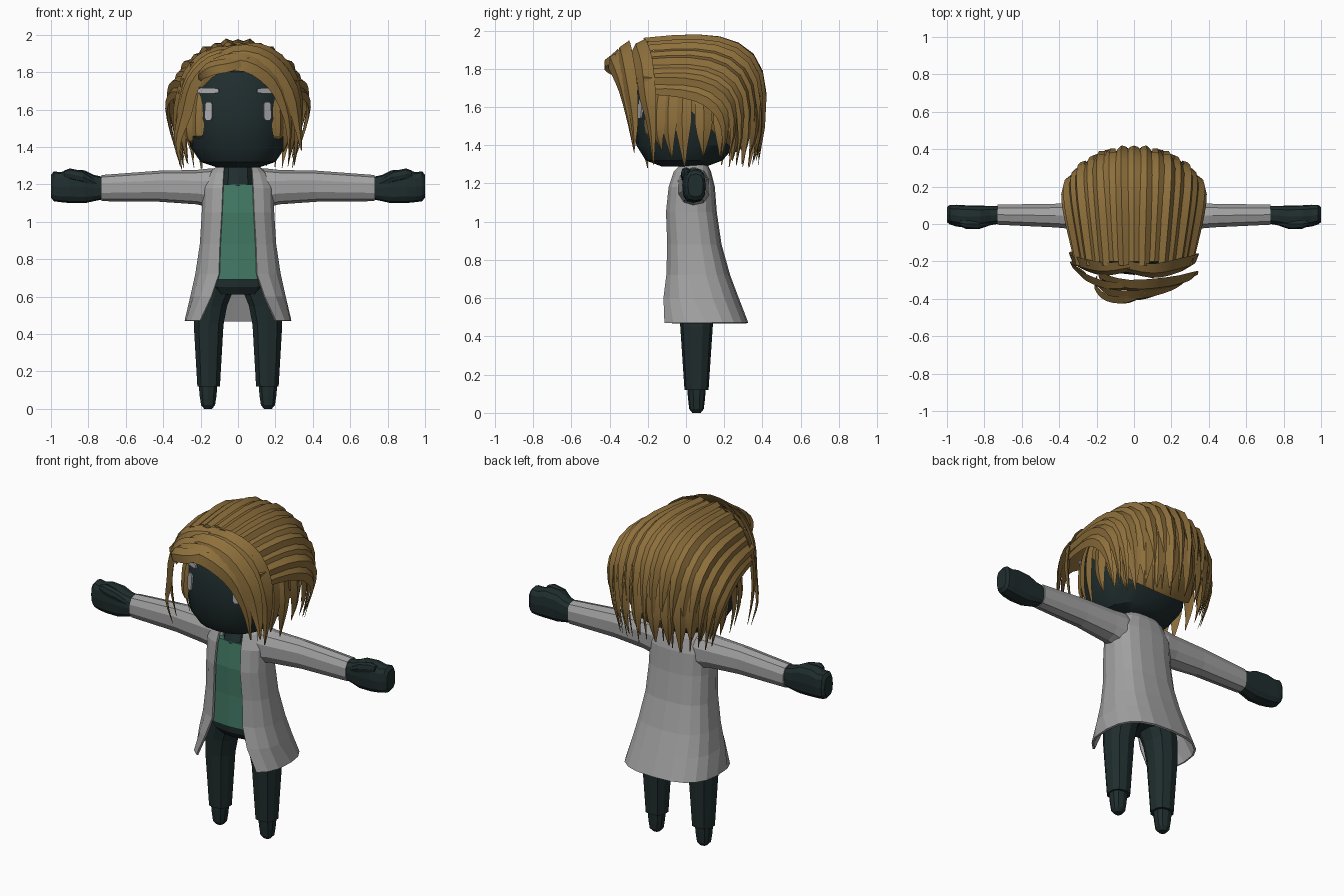
import bpy, bmesh, math, random
from math import sin, cos, pi, radians
from mathutils import Vector
from mathutils.bvhtree import BVHTree

random.seed(4)
if "Cube" in bpy.data.objects:
    bpy.data.objects.remove(bpy.data.objects["Cube"])


def material(name, r, g, b):
    m = bpy.data.materials.new(name)
    m.use_nodes = True
    m.diffuse_color = (r, g, b, 1)
    m.node_tree.nodes["Principled BSDF"].inputs["Base Color"].default_value = (r, g, b, 1)
    return m


BROWN = material("hair brown", 0.27, 0.16, 0.045)
GREY = material("coat grey", 0.36, 0.36, 0.36)
DARK = material("dark slate", 0.014, 0.026, 0.027)
GREEN = material("shirt green", 0.055, 0.19, 0.13)
PALE = material("eye grey", 0.40, 0.40, 0.42)


def make(name, verts, faces, mat, mirror=False, smooth=False):
    mesh = bpy.data.meshes.new(name)
    mesh.from_pydata(verts, [], faces)
    bm = bmesh.new()
    bm.from_mesh(mesh)
    bmesh.ops.recalc_face_normals(bm, faces=bm.faces)
    bm.to_mesh(mesh)
    bm.free()
    mesh.materials.append(mat)
    if smooth:
        mesh.shade_smooth()
        mesh.set_sharp_from_angle(angle=radians(30))
    ob = bpy.data.objects.new(name, mesh)
    bpy.context.collection.objects.link(ob)
    if mirror:
        ob.modifiers.new("Mirror", 'MIRROR')
    return ob


def power(v, p):
    return math.copysign(abs(v) ** p, v)


def loft(name, rows, mat, axis='z', n=12, p=0.85, gap=None, **kw):
    """Skin rounded rings (position, centre a, radius a, centre b, radius b)."""
    verts, faces = [], []
    m = n + 1 if gap else n
    for i, (t, ca, ra, cb, rb) in enumerate(rows):
        u0 = math.asin((gap[i] / ra) ** (1 / p)) if gap else 0
        for k in range(m):
            u = u0 + (2 * pi - 2 * u0) * k / n
            a, b = ca + ra * power(sin(u), p), cb - rb * power(cos(u), p)
            verts.append((a, b, t) if axis == 'z' else (t, a, b))
    for i in range(len(rows) - 1):
        for k in range(n):
            j = (k + 1) % m
            faces.append((i * m + k, i * m + j, (i + 1) * m + j, (i + 1) * m + k))
    if not gap:
        faces += [tuple(range(m)), tuple(range(len(verts) - m, len(verts)))]
    return make(name, verts, faces, mat, **kw)


def body_row(z, rx, front, back):
    return (z, 0, rx, (front + back) / 2, (back - front) / 2)


# Coat, open at the front
coat_rows = [(.47, .28, -.15, .32), (.60, .25, -.13, .27), (.72, .225, -.105, .225),
             (.88, .20, -.10, .18), (1.05, .19, -.105, .155), (1.18, .19, -.09, .145),
             (1.26, .15, -.065, .125), (1.31, .09, -.025, .10)]
coat = loft("coat", [body_row(*r) for r in coat_rows], GREY, n=16, p=.75,
            gap=(.20, .14, .10, .095, .085, .08, .075, .07))
solid = coat.modifiers.new("Thickness", 'SOLIDIFY')
solid.thickness, solid.offset = .012, 0

# Shirt, neck and trousers
loft("shirt", [body_row(z, rx - .02, f + .012, b - .02) for z, rx, f, b in
               [(.69, .225, -.105, .22)] + coat_rows[3:5] + [(1.2, .18, -.085, .14)]],
     GREEN, n=16, p=.75)
loft("neck", [body_row(1.19, .085, -.078, .10), body_row(1.25, .08, -.05, .10),
              body_row(1.33, .08, -.02, .10)], DARK, n=10)
loft("hips", [body_row(.61, .15, -.05, .15), body_row(.65, .19, -.08, .17),
              body_row(.71, .19, -.085, .17)], DARK)
loft("leg", [(.12, .157, .063, .055, .063), (.45, .157, .083, .055, .085),
             (.55, .145, .09, .055, .095), (.66, .11, .10, .055, .11)],
     DARK, n=10, mirror=True)
loft("foot", [(0, .16, .022, .055, .022), (.02, .16, .039, .055, .038),
              (.07, .16, .047, .055, .044), (.14, .16, .053, .055, .05)],
     DARK, n=10, mirror=True)

# Sleeves and hands
loft("sleeve", [(.08, .04, .075, 1.195, .085), (.15, .04, .085, 1.18, .105),
                (.22, .04, .08, 1.185, .092), (.42, .045, .066, 1.19, .083),
                (.73, .05, .056, 1.18, .07)], GREY, axis='x', n=10, mirror=True)
loft("hand", [(.70, .05, .045, 1.18, .056), (.77, .045, .052, 1.18, .07),
              (.82, .04, .058, 1.187, .088), (.90, .04, .06, 1.19, .09),
              (.95, .045, .058, 1.185, .08), (.985, .05, .052, 1.19, .08),
              (1.0, .05, .04, 1.19, .06)], DARK, axis='x', p=.7, mirror=True)
loft("thumb", [(.75, .02, .02, 1.20, .02), (.83, 0, .028, 1.24, .032),
               (.90, 0, .026, 1.255, .03), (.93, .005, .015, 1.255, .018)],
     DARK, axis='x', n=8, mirror=True)

# Head
head = loft("head", [(1.29, 0, .11, -.01, .12), (1.32, 0, .20, -.01, .20),
                     (1.40, 0, .255, 0, .26), (1.55, 0, .275, 0, .272),
                     (1.70, 0, .265, 0, .265), (1.80, 0, .22, 0, .22),
                     (1.87, 0, .10, 0, .10)], DARK, n=20, smooth=True)

# Eyes and brows, thin plates resting on the face
tree = BVHTree.FromPolygons([v.co for v in head.data.vertices],
                            [f.vertices[:] for f in head.data.polygons])


def face_plate(name, x, z, w, h):
    hit, normal, _, _ = tree.ray_cast(Vector((x, -1, z)), Vector((0, 1, 0)))
    if normal.y > 0:
        normal = -normal
    turn = normal.to_track_quat('Z', 'Y')
    shape = [(-.5, -.35), (-.3, -.5), (.3, -.5), (.5, -.35),
             (.5, .35), (.3, .5), (-.3, .5), (-.5, .35)]
    verts = [hit + turn @ Vector((a * w, b * h, d)) for d in (0, .009) for a, b in shape]
    faces = [tuple(range(8)), tuple(range(8, 16))]
    faces += [(k, (k + 1) % 8, (k + 1) % 8 + 8, k + 8) for k in range(8)]
    make(name, verts, faces, PALE)


for side, x in (("right", -1), ("left", 1)):
    face_plate(side + "_eye", x * .155, 1.59, .042, .10)
    face_plate(side + "_brow", x * .16, 1.70, .13, .028)

# Hair cap, cut back from the face and nape
bm = bmesh.new()
bmesh.ops.create_uvsphere(bm, u_segments=20, v_segments=12, radius=1)
for v in bm.verts:
    v.co = Vector((v.co.x * .315, .08 + v.co.y * .31, 1.62 + v.co.z * .325))
bmesh.ops.bisect_plane(bm, geom=bm.verts[:] + bm.edges[:] + bm.faces[:],
                       plane_co=(0, 0, 1.60), plane_no=(0, .9, 1), clear_inner=True)
cap = bpy.data.meshes.new("hair_cap")
bm.to_mesh(cap)
bm.free()
cap.materials.append(BROWN)
cap.shade_smooth()
bpy.context.collection.objects.link(bpy.data.objects.new("hair_cap", cap))

CENTRE = Vector((0, .08, 1.60))


def bezier(a, b, c, d, n=9):
    out = []
    for i in range(n + 1):
        t = i / n
        s = 1 - t
        out.append(s**3 * a + 3 * s * s * t * b + 3 * s * t * t * c + t**3 * d)
    return out


def spline(points, n=3):
    """Smooth path through all the points."""
    p = [Vector(q) for q in points]
    p = [2 * p[0] - p[1]] + p + [2 * p[-1] - p[-2]]
    out = []
    for i in range(1, len(p) - 2):
        b, c = p[i], p[i + 1]
        out += bezier(b, b + (c - p[i - 1]) / 6, c - (p[i + 2] - b) / 6, c, n)[:-1]
    return out + [p[-2]]


def add_lock(store, path, width, height):
    """Tapered ridged lock of hair facing away from the head."""
    verts, faces = store
    start, last = len(verts), len(path) - 1
    for i, q in enumerate(path):
        t = i / last
        along = (path[min(i + 1, last)] - path[max(i - 1, 0)]).normalized()
        out = q - CENTRE
        out = (out - along * out.dot(along)).normalized()
        across = along.cross(out)
        f = min(1, .65 + 1.2 * t, .06 + (1 - t) * 2.2)
        verts += [q - across * width * f, q + out * height * f,
                  q + across * width * f, q - out * height * f * .5]
    for i in range(last):
        a = start + i * 4
        faces += [(a + k, a + (k + 1) % 4, a + 4 + (k + 1) % 4, a + 4 + k) for k in range(4)]
    end = start + last * 4
    faces += [tuple(range(start, start + 4)), tuple(range(end, end + 4))]


# Crown locks swept from the brow over to the nape
crown = ([], [])
COUNT = 17
for i in range(COUNT):
    a = radians(-79 + 158 * i / (COUNT - 1))
    s, c = sin(a), cos(a)
    tip = 1.30 + random.uniform(-.02, .05)
    path = bezier(Vector((.315 * s, -.20 - .02 * (i % 2), 1.63 + .32 * c)),
                  Vector((.385 * s, .08 + .17 * c, 1.64 + .35 * c)),
                  Vector((.42 * s, .20 + .31 * c, 1.55 + .42 * c)),
                  Vector((.31 * s, .14 + .24 * c, tip)))
    add_lock(crown, path, .043, .016 + .01 * (i % 2))
make("hair_crown", *crown, BROWN, smooth=True)

# Hanging locks around the sides and back
sides = ([], [])
for sign in (-1, 1):
    for i in range(11):
        a = radians(-55 + 14 * i)
        x, y = sign * power(cos(a), .7), power(sin(a), .8)
        tip = 1.30 + random.uniform(-.02, .05) + max(0, .14 - .06 * i)
        add_lock(sides, spline([(x * r, .08 + y * r * .98, z) for r, z in
                                ((.285, 1.74), (.315, 1.62), (.32, 1.46), (.295, tip))]),
                 .045, .016)
make("hair_sides", *sides, BROWN, smooth=True)

# Fringe locks framing the face from an off-centre parting
fringe = ([], [])
for width, path in (
    (.055, [(-.21, -.30, 1.74), (-.12, -.37, 1.83), (.04, -.38, 1.85),
            (.19, -.34, 1.75), (.265, -.30, 1.56), (.275, -.27, 1.36)]),
    (.06, [(-.18, -.28, 1.80), (-.02, -.33, 1.90), (.16, -.32, 1.86),
           (.28, -.29, 1.70), (.32, -.27, 1.52), (.34, -.27, 1.38)]),
    (.06, [(-.08, -.22, 1.90), (.10, -.25, 1.92), (.25, -.22, 1.82),
           (.31, -.20, 1.65), (.32, -.18, 1.50), (.30, -.17, 1.30)]),
    (.05, [(-.02, -.33, 1.89), (-.14, -.33, 1.85), (-.24, -.29, 1.74),
           (-.285, -.25, 1.58), (-.325, -.22, 1.42), (-.30, -.20, 1.28)]),
    (.055, [(0, -.22, 1.92), (-.15, -.24, 1.89), (-.26, -.22, 1.78),
            (-.31, -.20, 1.60), (-.325, -.17, 1.45), (-.31, -.15, 1.30)]),
    (.042, [(.06, -.36, 1.87), (-.04, -.405, 1.84), (-.14, -.395, 1.82),
            (-.20, -.34, 1.78), (-.20, -.28, 1.73)]),
):
    add_lock(fringe, spline(path), width, .02)
make("hair_fringe", *fringe, BROWN, smooth=True)
